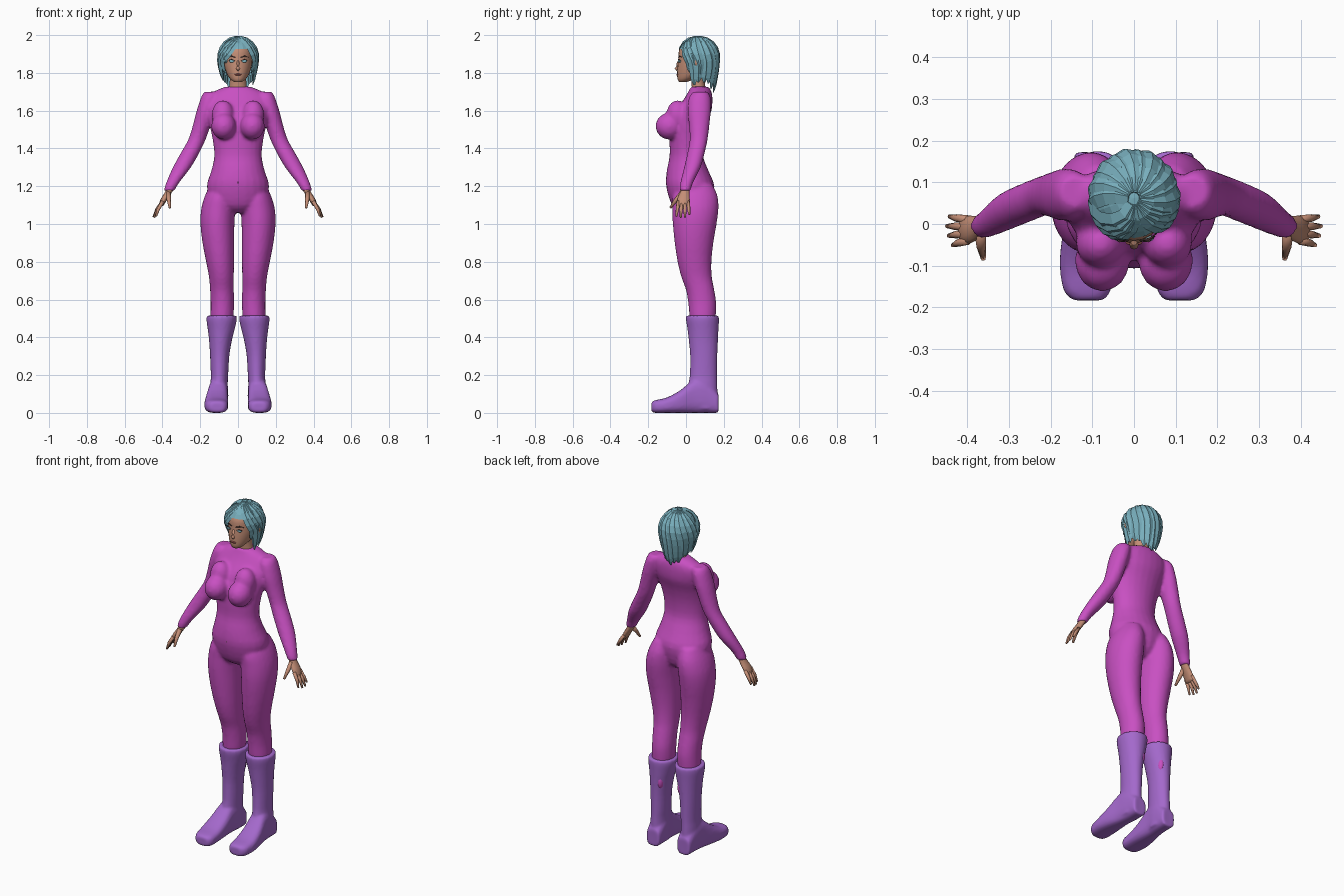
import bpy, bmesh, math
from mathutils import Vector, Matrix

cube = bpy.data.objects.get("Cube")
if cube:
    bpy.data.objects.remove(cube, do_unlink=True)


def material(name, rgb):
    m = bpy.data.materials.new(name)
    m.use_nodes = True
    m.diffuse_color = (*rgb, 1)
    m.node_tree.nodes["Principled BSDF"].inputs["Base Color"].default_value = (*rgb, 1)
    return m


MAGENTA = material("magenta suit", (.58, .08, .54))
PURPLE = material("purple boots", (.37, .14, .6))
SKIN = material("skin", (.55, .27, .18))
HAIR = material("teal hair", (.19, .43, .51))
EYE = material("pale blue eyes", (.3, .65, .75))
LIP = material("lips", (.36, .1, .09))
DARK = material("dark lashes", (.07, .04, .04))


def catmull(rows, steps):
    """Smoothly interpolate rows of numbers."""
    out = []
    for i in range(len(rows) - 1):
        a, b, c, d = (rows[min(max(i + k, 0), len(rows) - 1)] for k in (-1, 0, 1, 2))
        for j in range(steps):
            t = j / steps
            out.append([q + t / 2 * (r - p + t * (2 * p - 5 * q + 4 * r - s + t * (3 * (q - r) + s - p)))
                        for p, q, r, s in zip(a, b, c, d)])
    return out + [list(rows[-1])]


def skin_rings(bm, rings):
    """Bridge closed rings of points and cap both ends."""
    rings = [[bm.verts.new(p) for p in ring] for ring in rings]
    n = len(rings[0])
    for a, b in zip(rings, rings[1:]):
        for i in range(n):
            bm.faces.new((a[i], a[(i + 1) % n], b[(i + 1) % n], b[i]))
    bm.faces.new(rings[0][::-1])
    bm.faces.new(rings[-1])


def loft(bm, rows, side=1, axis="z", power=1.0, sides=24):
    """Rows: position along axis, centre x, half width, low edge, high edge."""
    rings = []
    for s, xc, hw, lo, hi in catmull(rows, 3):
        ring = []
        for i in range(sides):
            a = math.tau * i / sides
            c, d = (math.copysign(abs(f(a)) ** power, f(a)) for f in (math.cos, math.sin))
            x, v = side * (xc + hw * c), (lo + hi) / 2 + (hi - lo) / 2 * d
            ring.append((x, v, s) if axis == "z" else (x, s, v))
        rings.append(ring)
    skin_rings(bm, rings)


def ball(bm, centre, radii, u=16, v=10):
    bmesh.ops.create_uvsphere(bm, u_segments=u, v_segments=v, radius=1,
                              matrix=Matrix.Translation(centre) @ Matrix.Diagonal((*radii, 1)))


def tube(bm, points, radii, sides=8):
    pts = [Vector(p) for p in points]
    rings = []
    for i, p in enumerate(pts):
        t = (pts[min(i + 1, len(pts) - 1)] - pts[max(i - 1, 0)]).normalized()
        q = t.to_track_quat("Z", "Y")
        rings.append([p + q @ Vector((radii[i] * math.cos(math.tau * k / sides),
                                      radii[i] * math.sin(math.tau * k / sides), 0)) for k in range(sides)])
    skin_rings(bm, rings)


def finish(name, bm, mat, smooth=True, voxel=0):
    bmesh.ops.recalc_face_normals(bm, faces=bm.faces)
    mesh = bpy.data.meshes.new(name)
    for f in bm.faces:
        f.smooth = smooth
    bm.to_mesh(mesh)
    bm.free()
    mesh.materials.append(mat)
    ob = bpy.data.objects.new(name, mesh)
    bpy.context.collection.objects.link(ob)
    if voxel:
        r = ob.modifiers.new("blend", "REMESH")
        r.mode, r.voxel_size, r.use_smooth_shade = "VOXEL", voxel, True
        s = ob.modifiers.new("relax", "SMOOTH")
        s.factor, s.iterations = .5, 3
    return ob


# Bodysuit: torso, bust, legs and sleeves blended into one surface
bm = bmesh.new()
loft(bm, [(1.06, 0, .08, -.03, .09), (1.1, 0, .14, -.075, .13), (1.2, 0, .165, -.105, .15),
          (1.28, 0, .142, -.102, .12), (1.36, 0, .126, -.087, .09), (1.45, 0, .135, -.087, .092),
          (1.53, 0, .152, -.08, .11), (1.6, 0, .165, -.055, .135), (1.66, 0, .165, -.012, .14),
          (1.7, 0, .13, .012, .135), (1.727, 0, .065, .025, .12)])
LEG = [(.42, .09, .045, .035, .15), (.5, .085, .06, .02, .157), (.58, .083, .062, .012, .16),
       (.65, .085, .063, 0, .15), (.72, .088, .066, -.025, .137), (.8, .095, .074, -.045, .135),
       (.9, .104, .084, -.06, .145), (1, .109, .09, -.07, .162), (1.08, .105, .09, -.072, .172),
       (1.15, .095, .08, -.07, .167), (1.21, .085, .06, -.04, .14)]
ARM = [(1.7, .14, .04, .04, .115), (1.67, .15, .046, .015, .13), (1.6, .17, .049, .008, .132),
       (1.53, .19, .047, .015, .125), (1.45, .216, .046, .02, .115), (1.38, .252, .049, .008, .1),
       (1.3, .297, .048, -.01, .078), (1.22, .345, .035, -.03, .038), (1.175, .365, .028, -.034, .024)]
for s in (1, -1):
    loft(bm, LEG, s)
    loft(bm, ARM, s)
    ball(bm, (s * .076, -.088, 1.518), (.066, .074, .071))
    ball(bm, (s * .08, -.045, 1.575), (.06, .06, .08))
finish("bodysuit", bm, MAGENTA, voxel=.01)

# Navel
bm = bmesh.new()
ball(bm, (0, -.1, 1.22), (.005, .007, .008))
finish("navel", bm, DARK)

# Boots: flared shaft blended with a long flat foot
SHAFT = [(.02, .1, .048, .02, .17), (.15, .1, .046, .014, .166), (.2, .098, .046, .02, .165),
         (.3, .097, .051, .022, .166), (.38, .093, .06, .015, .169), (.44, .089, .071, .008, .172),
         (.49, .087, .08, 0, .175), (.515, .087, .079, 0, .174)]
FOOT = [(-.183, .11, .035, .005, .058), (-.16, .112, .056, 0, .068), (-.1, .115, .063, 0, .082),
        (-.03, .112, .06, 0, .12), (.04, .106, .052, 0, .175), (.1, .101, .05, 0, .18),
        (.172, .1, .042, 0, .1)]
for s, label in ((1, "left"), (-1, "right")):
    bm = bmesh.new()
    loft(bm, SHAFT, s)
    loft(bm, FOOT, s, axis="y", power=.7)
    finish(label + "_boot", bm, PURPLE, voxel=.008)

    # Suit showing at the calf
    bm = bmesh.new()
    ball(bm, (s * .067, .14, .385), (.018, .024, .045))
    finish(label + "_calf_patch", bm, MAGENTA)

    # Hand: palm, four fingers and a thumb
    bm = bmesh.new()
    loft(bm, [(1.2, .352, .02, -.026, .02), (1.165, .37, .019, -.034, .018),
              (1.13, .392, .018, -.046, .02), (1.095, .409, .013, -.046, .018)], s, sides=12)
    for i, (x, z) in enumerate(((.442, 1.05), (.448, 1.036), (.444, 1.034), (.434, 1.04))):
        y, tip = .011 - .017 * i, .018 - .023 * i
        tube(bm, [(s * .398, y, 1.12), (s * (x + .41) / 2, (y + tip) / 2, 1.078), (s * x, tip, z)],
             (.01, .009, .005))
    tube(bm, [(s * .368, -.02, 1.165), (s * .366, -.055, 1.125), (s * .361, -.083, 1.085)],
         (.014, .011, .006))
    finish(label + "_hand", bm, SKIN)

    # Eye, lash line and brow
    bm = bmesh.new()
    ball(bm, (s * .033, -.034, 1.862), (.015, .008, .007))
    finish(label + "_eye", bm, EYE)
    bm = bmesh.new()
    tube(bm, [(s * .016, -.041, 1.863), (s * .034, -.041, 1.871), (s * .051, -.029, 1.866)],
         (.001, .003, .001), 6)
    tube(bm, [(s * .014, -.04, 1.882), (s * .036, -.036, 1.889), (s * .055, -.022, 1.883)],
         (.002, .003, .001), 6)
    finish(label + "_lashes_and_brow", bm, DARK)

# Head: neck, skull, nose and ears
bm = bmesh.new()
loft(bm, [(1.69, 0, .055, .03, .115), (1.74, 0, .044, .03, .1), (1.82, 0, .045, .02, .1)])
loft(bm, [(1.752, 0, .02, -.036, .005), (1.765, 0, .038, -.044, .04), (1.79, 0, .057, -.047, .1),
          (1.83, 0, .071, -.045, .13), (1.87, 0, .077, -.041, .145), (1.92, 0, .076, -.036, .145),
          (1.96, 0, .055, -.005, .12), (1.98, 0, .03, .03, .09)])
tube(bm, [(0, -.034, 1.868), (0, -.044, 1.845), (0, -.05, 1.824), (0, -.044, 1.814)],
     (.006, .008, .011, .006))
for x in (-.084, .096):
    ball(bm, (x, .056, 1.862), (.013, .018, .03), 10, 8)
finish("head", bm, SKIN)

bm = bmesh.new()
ball(bm, (0, -.045, 1.791), (.02, .006, .005))
finish("lips", bm, LIP)

# Hair cap, open over the face
CENTRE, RADII = Vector((0, .062, 1.88)), (.098, .106, .109)
bm = bmesh.new()
ball(bm, CENTRE, RADII, 20, 14)
face = [f for f in bm.faces if f.calc_center_median().z < 1.925 and f.calc_center_median().y < .045]
bmesh.ops.delete(bm, geom=face, context="FACES")
finish("hair_cap", bm, HAIR, smooth=False)


def lock(bm, start, end, low, width, lift=.0):
    """Faceted strand from the crown, over the cap and down to a point."""
    path, n = [], 9
    for i in range(n + 1):
        u = i / n
        a = math.radians(start + (end - start) * min(1, u / .6))
        phi = math.pi / 2 * min(1, .08 + u / .55)
        v = max(0, (u - .5) / .5)
        r = math.sin(phi) * (1 - .22 * v ** 1.5) + lift
        path.append(CENTRE + Vector((RADII[0] * r * math.cos(a), RADII[1] * r * math.sin(a),
                                     RADII[2] * math.cos(phi) - v * (CENTRE.z - low))))
    rings = []
    for i, p in enumerate(path):
        t = (path[min(i + 1, n)] - path[max(i - 1, 0)]).normalized()
        out = (p - CENTRE) * Vector((1, 1, .0 if i > n / 2 else 1)).length
        out = (out - t * out.dot(t)).normalized()
        w = width * (.25 + .75 * math.sin(math.pi * min(.95, .12 + .8 * i / n)) ** .7)
        w *= .3 if i == n else 1
        b = t.cross(out)
        rings.append([p + b * w, p + out * w * .4, p - b * w, p - out * w * .4])
    skin_rings(bm, rings)


# Back and side locks, longest at the nape
bm = bmesh.new()
for i in range(13):
    a = -8 + 196 * i / 12
    back = max(0, math.sin(math.radians(a)))
    lock(bm, a - 25, a, 1.76 - .065 * back ** 2 + .012 * (i % 2), .031, .03 * (i % 2))
finish("back_hair", bm, HAIR, smooth=False)

# Fringe swept to both sides of the parting
bm = bmesh.new()
for start, end, low, width in ((-60, -12, 1.735, .026), (-70, -26, 1.8, .022), (-50, 2, 1.75, .028),
                               (-85, -168, 1.77, .027), (-78, -152, 1.8, .025), (-100, -182, 1.76, .028),
                               (-72, -138, 1.85, .018)):
    lock(bm, start, end, low, width, .03)
finish("fringe", bm, HAIR, smooth=False)
